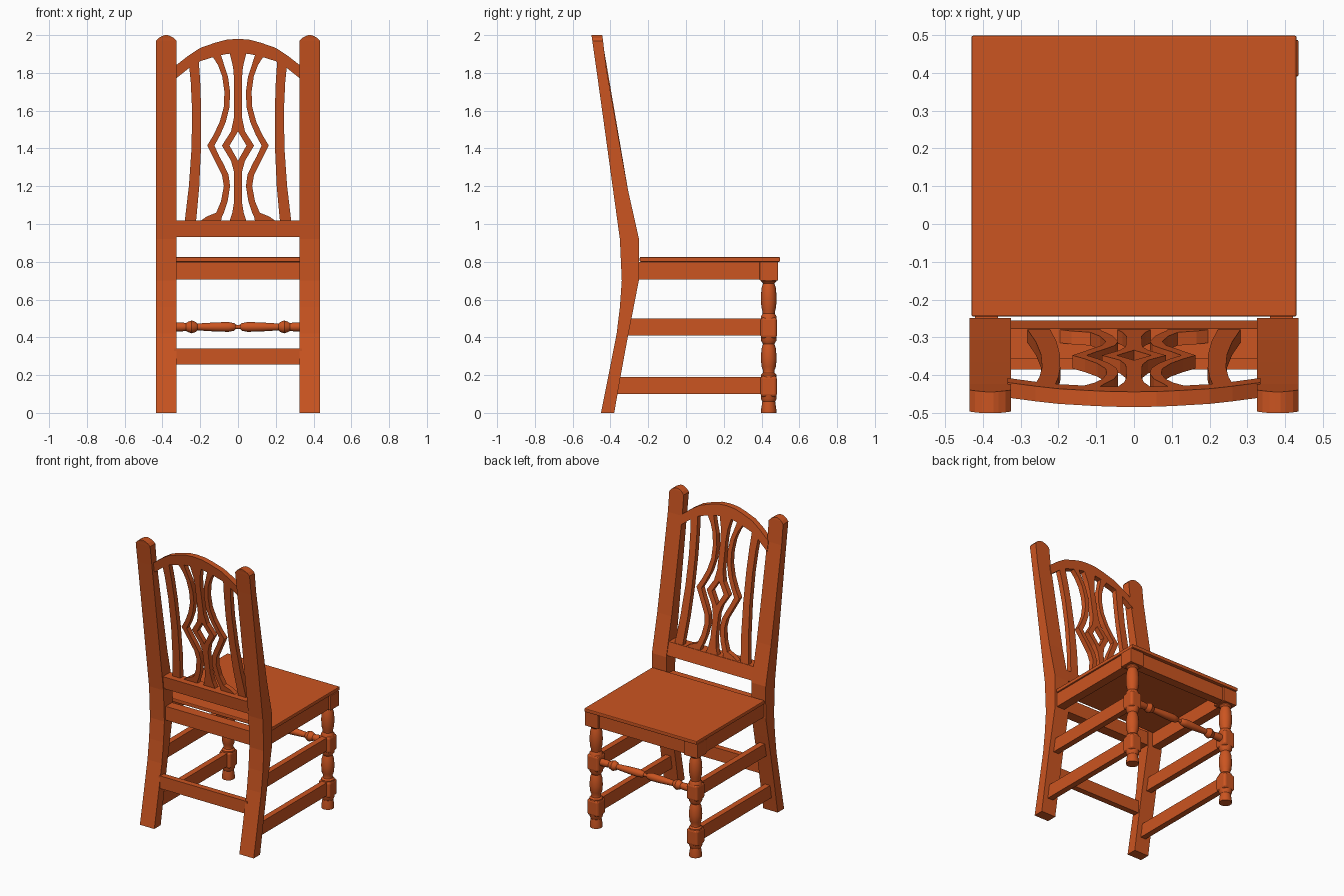
import bpy, bmesh, math

if "Cube" in bpy.data.objects:
    bpy.data.objects.remove(bpy.data.objects["Cube"])

mat = bpy.data.materials.new("orange_wood")
mat.diffuse_color = (0.6, 0.09, 0.015, 1)
mat.use_nodes = True
mat.node_tree.nodes["Principled BSDF"].inputs["Base Color"].default_value = mat.diffuse_color


def finish(name, bm, smooth=False, bevel=0, segments=2):
    bmesh.ops.recalc_face_normals(bm, faces=bm.faces[:])
    me = bpy.data.meshes.new(name)
    bm.to_mesh(me)
    bm.free()
    me.materials.append(mat)
    ob = bpy.data.objects.new(name, me)
    bpy.context.collection.objects.link(ob)
    if bevel:
        mod = ob.modifiers.new("bevel", 'BEVEL')
        mod.width, mod.segments = bevel, segments
    if smooth:
        bpy.ops.object.select_all(action='DESELECT')
        ob.select_set(True)
        bpy.context.view_layer.objects.active = ob
        bpy.ops.object.shade_smooth_by_angle(angle=math.radians(35))
    return ob


def loft(name, sections, **kw):
    """Skin a list of equal-length closed sections and cap both ends."""
    bm = bmesh.new()
    rings = [[bm.verts.new(p) for p in s] for s in sections]
    n = len(rings[0])
    for a, b in zip(rings, rings[1:]):
        for i in range(n):
            j = (i + 1) % n
            bm.faces.new((a[i], a[j], b[j], b[i]))
    bm.faces.new(rings[0])
    bm.faces.new(rings[-1])
    return finish(name, bm, **kw)


def rect(x0, x1, y0, y1, z):
    return [(x0, y0, z), (x1, y0, z), (x1, y1, z), (x0, y1, z)]


def box(name, x0, x1, y0, y1, z0, z1, **kw):
    return loft(name, [rect(x0, x1, y0, y1, z0), rect(x0, x1, y0, y1, z1)], **kw)


def turned(name, profile, place):
    """Lathe: profile of (distance along axis, radius); place maps to space."""
    angles = [2 * math.pi * i / 20 for i in range(20)]
    return loft(name, [[place(t, r * math.cos(a), r * math.sin(a)) for a in angles]
                       for t, r in profile], smooth=True)


def back_y(z):
    """Front surface of the raked back panel."""
    return -0.307 - 0.171 * (z - 1.18)


def slat(name, rows, side, depth=0.035):
    """Raked strip from rows of (z, inner x, outer x)."""
    return loft(name, [rect(side * a, side * b, back_y(z) - depth, back_y(z), z)
                       for z, a, b in rows])


# Rear post side profile: z, back y, front y, half width
post = [(0, -.45, -.38, .055), (.19, -.412, -.347, .055), (.42, -.367, -.305, .055),
        (.56, -.35, -.277, .055), (.70, -.34, -.25, .055), (.92, -.35, -.249, .055),
        (1.18, -.386, -.307, .055), (1.5, -.43, -.365, .055), (1.83, -.476, -.423, .055),
        (1.968, -.496, -.439, .055), (1.985, -.498, -.441, .04), (1.995, -.5, -.443, .022),
        (2, -.5, -.444, .008)]

# Front leg turning: z, radius
leg = [(0, .04), (.02, .04), (.06, .034), (.075, .042), (.2, .042), (.21, .032), (.225, .03),
       (.245, .038), (.29, .042), (.34, .038), (.365, .03), (.385, .042), (.51, .042),
       (.525, .032), (.54, .034), (.56, .039), (.61, .042), (.66, .038), (.685, .03),
       (.695, .04), (.72, .04)]

outer_strand = [(1.015, .09, .2), (1.04, .085, .165), (1.06, .075, .115), (1.12, .055, .09),
                (1.2, .042, .075), (1.26, .05, .085), (1.32, .078, .115), (1.36, .1, .135),
                (1.415, .125, .163), (1.47, .095, .13), (1.54, .065, .097), (1.62, .045, .075),
                (1.7, .042, .072), (1.78, .053, .083), (1.84, .073, .105), (1.895, .09, .14)]
inner_strand = [(1.015, 0, .045), (1.06, 0, .03), (1.12, 0, .02), (1.28, 0, .022),
                (1.335, 0, .037), (1.415, .045, .085), (1.49, 0, .037), (1.56, 0, .022),
                (1.76, 0, .02), (1.83, 0, .026), (1.91, 0, .045)]
side_slat = [(1.015, .222, .282), (1.1, .214, .272), (1.2, .205, .26), (1.4, .196, .246),
             (1.6, .195, .243), (1.75, .2, .25), (1.87, .208, .262)]

for side, label in ((-1, "left"), (1, "right")):
    cx = side * .38
    loft(f"rear_post_{label}", [rect(cx - h, cx + h, y0, y1, z) for z, y0, y1, h in post])

    # Turned front leg with square blocks where the stretchers join
    turned(f"front_leg_{label}", leg, lambda t, a, b: (cx + a, .438 + b, t))
    box(f"leg_top_block_{label}", cx - .05, cx + .055, .39, .487, .70, .80, bevel=.004)
    for z0, z1, n in ((.085, .195, "lower"), (.395, .505, "upper")):
        box(f"leg_{n}_block_{label}", cx - .043, cx + .043, .395, .481, z0, z1,
            bevel=.014, segments=3)

    # Side rails
    xa, xb = sorted((side * .36, side * .42))
    box(f"seat_side_rail_{label}", xa, xb, -.28, .40, .705, .80)
    xa, xb = sorted((side * .36, side * .40))
    box(f"upper_side_stretcher_{label}", xa, xb, -.32, .42, .41, .50)
    box(f"lower_side_stretcher_{label}", xa, xb, -.38, .42, .10, .19)

    # Back panel fretwork
    slat(f"side_slat_{label}", side_slat, side)
    slat(f"outer_splat_strand_{label}", outer_strand, side)
    slat(f"inner_splat_strand_{label}", inner_strand, side)

# Seat and its cross rails
box("seat", -.43, .43, -.245, .498, .80, .825, bevel=.005)
box("seat_front_rail", -.36, .36, .415, .475, .705, .80)
box("seat_back_rail", -.34, .34, -.325, -.255, .705, .80)
box("back_stretcher", -.34, .34, -.385, -.345, .255, .342)

# Lower back rail, raked with the posts
loft("lower_back_rail", [[(x, -.345, .93), (x, -.255, .93), (x, -.276, 1.018),
                          (x, -.357, 1.018)] for x in (-.34, .34)])

# Arched crest rail: x, bottom z, top z
half = [(0, 1.905, 1.98), (.06, 1.9, 1.976), (.12, 1.887, 1.96), (.2, 1.862, 1.932),
        (.26, 1.825, 1.893), (.335, 1.765, 1.835)]
arch = [(-x, a, b) for x, a, b in half[:0:-1]] + half
loft("crest_rail", [[(x, back_y(a), a), (x, back_y(b), b), (x, back_y(b) - .04, b),
                     (x, back_y(a) - .04, a)] for x, a, b in arch])

# Turned front stretcher
turn = [(.012, .012), (.02, .02), (.05, .026), (.12, .024), (.2, .019), (.215, .018),
        (.225, .027), (.245, .034), (.265, .027), (.275, .021), (.3, .024), (.345, .024)]
full = [(-t, r) for t, r in turn[::-1]] + [(0, .011)] + turn
turned("front_stretcher", full, lambda t, a, b: (t, .438 + a, .455 + b))
